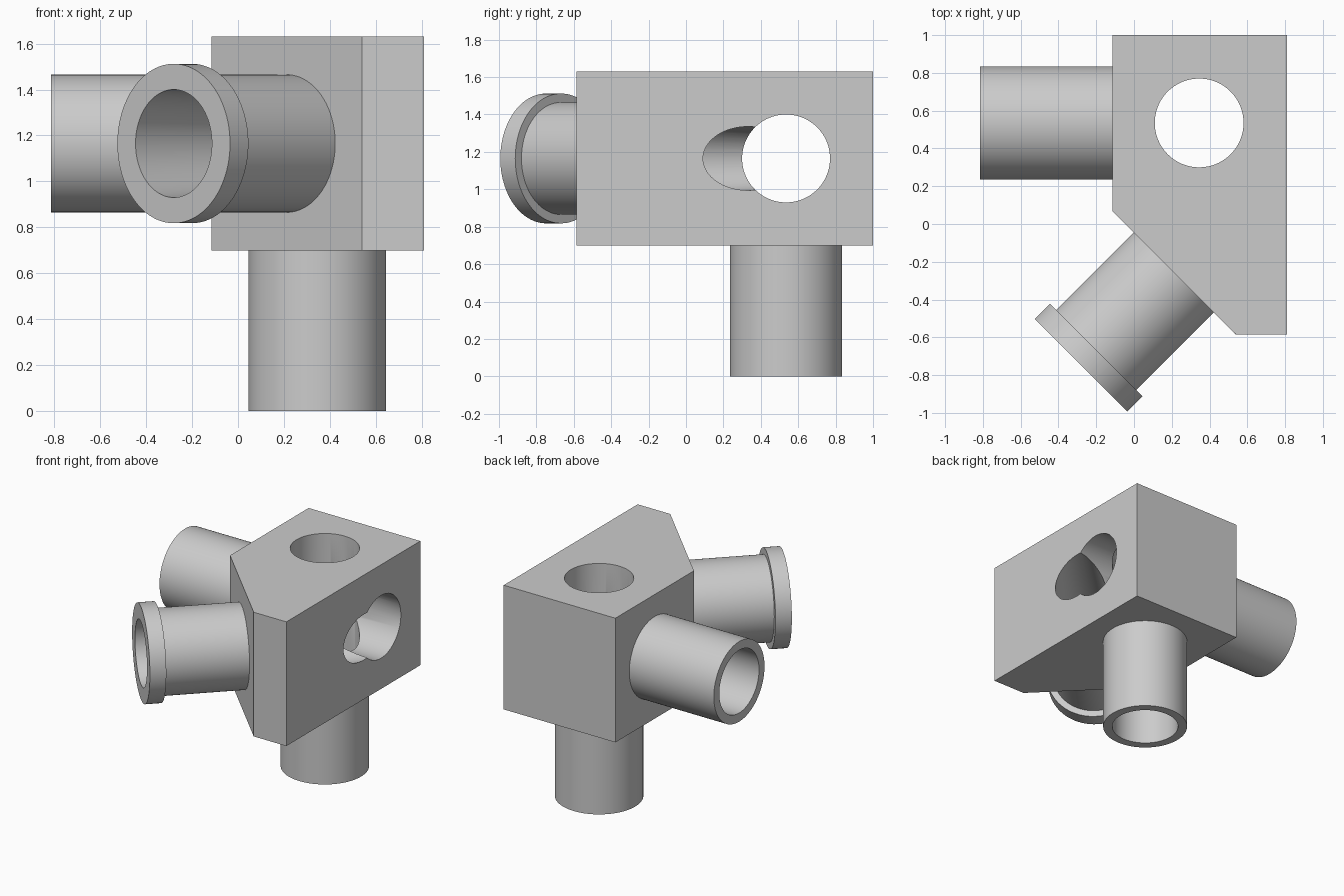
import bpy, bmesh, math
from mathutils import Vector

if "Cube" in bpy.data.objects:
    bpy.data.objects.remove(bpy.data.objects["Cube"])

SIDES = 96
OUTER, BORE, RIM = 0.30, 0.235, 0.347   # tube, bore and rim radii
TAPER = 0.042                           # narrowing of the slanted bore per unit
MID_Z, TOP, BASE = 1.165, 1.63, 0.70

grey = bpy.data.materials.new("light_grey")
grey.use_nodes = True
colour = (0.6, 0.6, 0.6, 1)
grey.diffuse_color = colour
grey.node_tree.nodes["Principled BSDF"].inputs["Base Color"].default_value = colour


def finish(name, bm):
    bmesh.ops.recalc_face_normals(bm, faces=bm.faces)
    mesh = bpy.data.meshes.new(name)
    bm.to_mesh(mesh)
    bm.free()
    mesh.materials.append(grey)
    obj = bpy.data.objects.new(name, mesh)
    bpy.context.collection.objects.link(obj)
    return obj


def smooth(obj):
    bpy.ops.object.select_all(action="DESELECT")
    obj.select_set(True)
    bpy.context.view_layer.objects.active = obj
    bpy.ops.object.shade_smooth_by_angle(angle=math.radians(30))


def lathe(name, profile, start, direction):
    """Spin (radius, distance) points about an axis leaving start."""
    bm = bmesh.new()
    verts = [bm.verts.new((r, 0, d)) for r, d in profile]
    edges = [bm.edges.new(pair) for pair in zip(verts, verts[1:])]
    bmesh.ops.spin(bm, geom=verts + edges, cent=(0, 0, 0), axis=(0, 0, 1),
                   angle=math.tau, steps=SIDES)
    bmesh.ops.remove_doubles(bm, verts=bm.verts, dist=0.0001)
    obj = finish(name, bm)
    obj.rotation_mode = "QUATERNION"
    obj.rotation_quaternion = Vector((0, 0, 1)).rotation_difference(Vector(direction))
    obj.location = start
    return obj


# Block with one slanted corner
bm = bmesh.new()
outline = [(-0.115, 1), (-0.115, 0.07), (0.54, -0.585), (0.81, -0.585), (0.81, 1)]
base = bm.faces.new([bm.verts.new((x, y, BASE)) for x, y in outline])
top = bmesh.ops.extrude_face_region(bm, geom=[base])["geom"]
bmesh.ops.translate(bm, vec=(0, 0, TOP - BASE),
                    verts=[v for v in top if isinstance(v, bmesh.types.BMVert)])
block = finish("block", bm)

# Each tube: mouth position, axis into the block, length outside, bore end, taper, rim
tubes = {
    "side_tube": ((-0.815, 0.535, MID_Z), (1, 0, 0), 0.70, 1.8, 0, False),
    "bottom_tube": ((0.345, 0.535, 0), (0, 0, 1), 0.70, 1.8, 0, False),
    "slanted_tube": ((-0.28, -0.7475, MID_Z), (1, 1, 0), 0.695, 1.95, TAPER, True),
}
for name, (mouth, axis, length, end, taper, rim) in tubes.items():
    def bore(d):
        return BORE - taper * d

    # Tube wall, left open where it meets the block
    outside = [(RIM, 0), (RIM, 0.113), (OUTER, 0.113)] if rim else [(OUTER, 0)]
    wall = [(bore(length), length), (BORE, 0)] + outside + [(OUTER, length)]
    smooth(lathe(name, wall, mouth, axis))

    # Bore through the block
    near = length - 0.1
    core = [(0, near), (bore(near), near), (bore(end), end), (0, end)]
    cutter = lathe(name + "_cutter", core, mouth, axis)
    cutter.hide_render = True
    cut = block.modifiers.new("bore", "BOOLEAN")
    cut.operation, cut.solver, cut.object = "DIFFERENCE", "EXACT", cutter
    bpy.context.view_layer.objects.active = block
    bpy.ops.object.modifier_apply(modifier=cut.name)
    bpy.data.objects.remove(cutter)

smooth(block)
